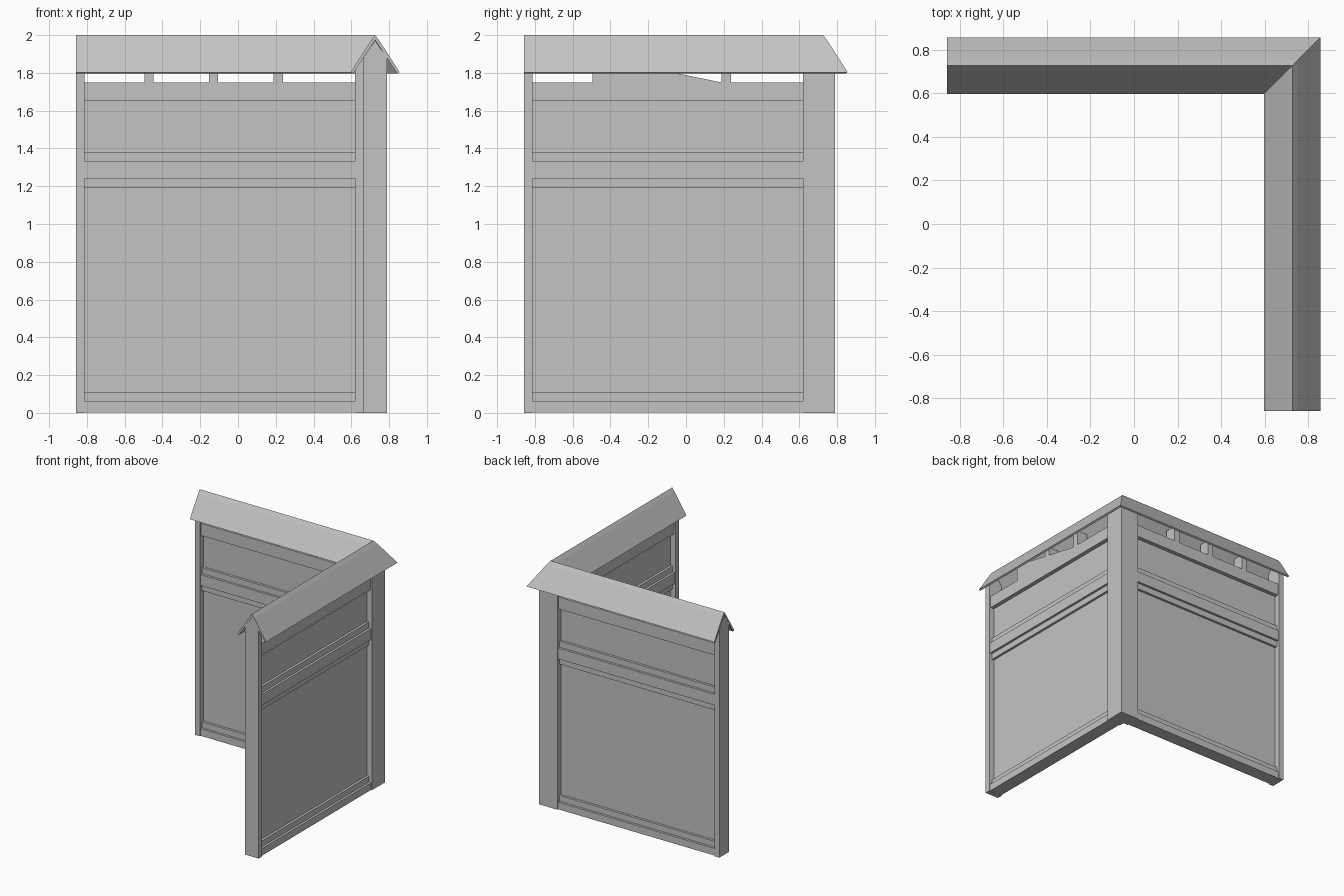
import bpy
import bmesh

cube = bpy.data.objects.get("Cube")
if cube:
    bpy.data.objects.remove(cube)

grey = bpy.data.materials.new("plain_grey")
grey.use_nodes = True
grey.diffuse_color = (0.55, 0.55, 0.55, 1)
grey.node_tree.nodes["Principled BSDF"].inputs["Base Color"].default_value = (0.55, 0.55, 0.55, 1)

C = 0.726       # centre line of both wings
END = -0.857    # free end of each wing
ARM = 0.62      # where the corner post starts
POST = 0.0625   # half depth of the posts


def loft(name, rings):
    """Join equal closed rings of points and cap both ends."""
    bm = bmesh.new()
    loops = [[bm.verts.new(p) for p in ring] for ring in rings]
    n = len(loops[0])
    for a, b in zip(loops, loops[1:]):
        for i in range(n):
            j = (i + 1) % n
            bm.faces.new((a[i], a[j], b[j], b[i]))
    bm.faces.new(loops[0])
    bm.faces.new(loops[-1])
    bmesh.ops.recalc_face_normals(bm, faces=bm.faces)
    mesh = bpy.data.meshes.new(name)
    bm.to_mesh(mesh)
    bm.free()
    mesh.materials.append(grey)
    obj = bpy.data.objects.new(name, mesh)
    bpy.context.collection.objects.link(obj)
    return obj


def sweep_corner(name, profile, start):
    """Run an (offset, height) profile along both wings with a mitred corner."""
    loft(name, [[(start, C + d, z) for d, z in profile],
                [(C + d, C + d, z) for d, z in profile],
                [(C + d, start, z) for d, z in profile]])


def along_wing(name, profile, a, b, side):
    """Run an (offset, height) profile along one wing from a to b."""
    rings = [[(s, C + d, z) for d, z in profile] for s in (a, b)]
    if side:
        rings = [[(y, x, z) for x, y, z in ring] for ring in rings]
    loft(name, rings)


def slab(half, low, high):
    return [(-half, low), (half, low), (half, high), (-half, high)]


# Thin folded roof with a mitred corner
roof = [(-0.117, 1.796), (-0.13, 1.803), (-0.023, 1.97), (0, 2),
        (0.023, 1.97), (0.13, 1.803), (0.117, 1.796), (0, 1.975)]
sweep_corner("roof", roof, END)

# Posts with gabled tops that fill the roof
gable = [(-POST, 0), (POST, 0), (POST, 1.879), (0, 1.972), (-POST, 1.879)]
sweep_corner("corner_post", gable, ARM)
for side, label in enumerate(("back", "side")):
    along_wing(label + "_end_post", gable, END, -0.812, side)

# Recessed panel and stepped rails
inner = -0.83
sweep_corner("wall_panel", slab(0.016, 0.002, 1.74), inner)
sweep_corner("bottom_rail", slab(0.055, 0.001, 0.06), inner)
sweep_corner("bottom_rail_step", slab(0.036, 0.002, 0.108), inner)
sweep_corner("middle_rail", slab(0.055, 1.24, 1.33), inner)
sweep_corner("middle_rail_step", slab(0.036, 1.19, 1.38), inner)
sweep_corner("top_rail", slab(0.05, 1.65, 1.75), inner)

# Spacer blocks under the roof
for side, label in enumerate(("back", "side")):
    for i in range(3):
        a = -0.495 + i * 0.342
        along_wing(label + "_spacer", slab(0.048, 1.74, 1.88), a, a + 0.048, side)

# Sloping filler in the side wing
wedge = [(-0.495, 1.74), (-0.495, 1.88), (-0.45, 1.88), (0.185, 1.75), (0.185, 1.74)]
loft("sloping_filler", [[(C + d, y, z) for y, z in wedge] for d in (-0.049, 0.049)])
